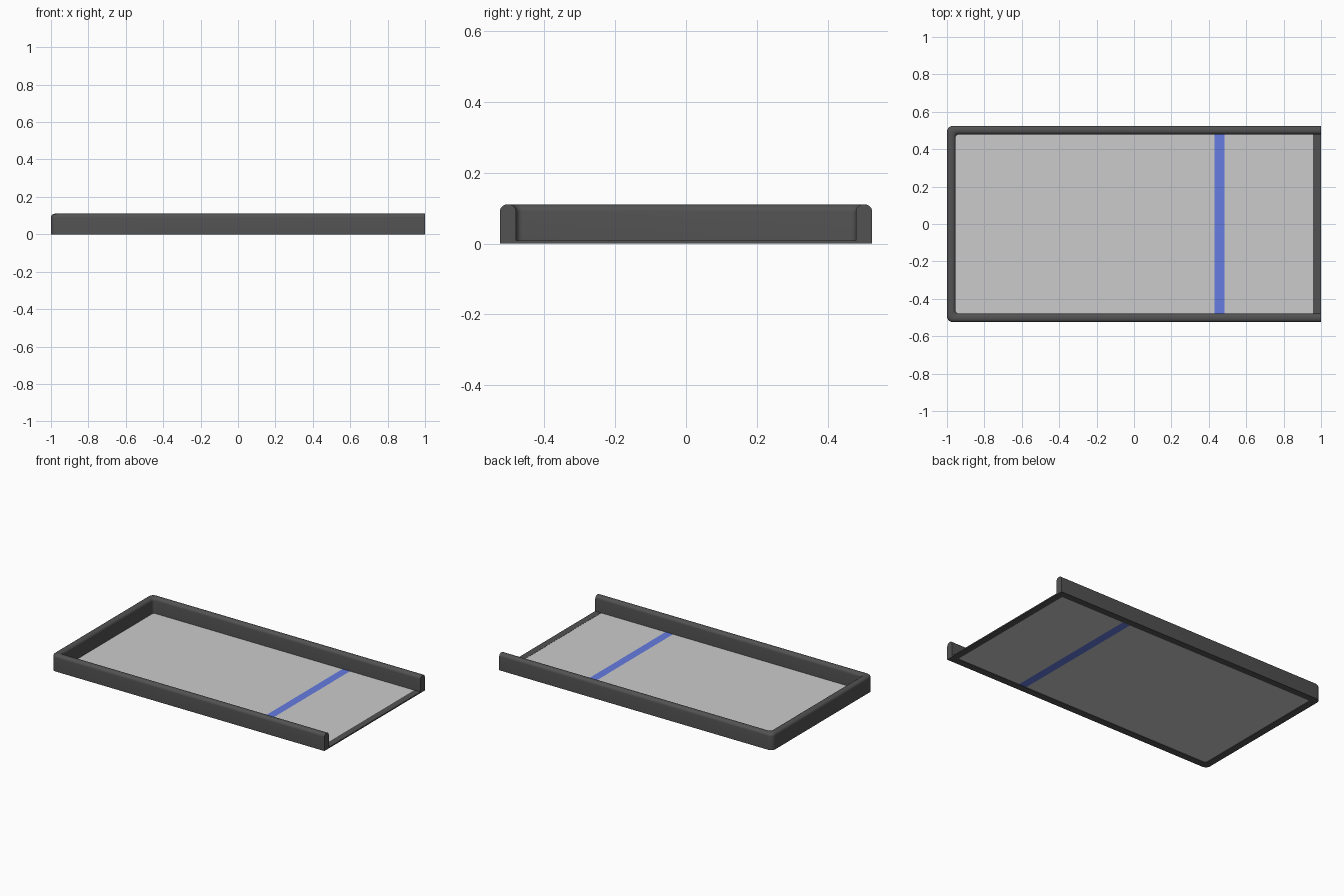
import bpy, bmesh, math

if "Cube" in bpy.data.objects:
    bpy.data.objects.remove(bpy.data.objects["Cube"])

HX, HY, H, T = 1.0, 0.525, 0.11, 0.046   # half length, half width, height, wall thickness


def material(name, color):
    m = bpy.data.materials.new(name)
    m.diffuse_color = color
    m.use_nodes = True
    m.node_tree.nodes["Principled BSDF"].inputs["Base Color"].default_value = m.diffuse_color
    return m


dark = material("dark_plastic", (0.085, 0.085, 0.085, 1))
pale = material("pale_glass", (0.62, 0.62, 0.62, 0.8))
blue = material("blue_tint", (0.13, 0.2, 0.75, 0.85))


def finish(bm, name, mat):
    bmesh.ops.recalc_face_normals(bm, faces=bm.faces)
    me = bpy.data.meshes.new(name)
    bm.to_mesh(me)
    bm.free()
    ob = bpy.data.objects.new(name, me)
    bpy.context.collection.objects.link(ob)
    me.materials.append(mat)
    bpy.ops.object.select_all(action='DESELECT')
    ob.select_set(True)
    bpy.context.view_layer.objects.active = ob
    bpy.ops.object.shade_smooth_by_angle(angle=math.radians(35))
    return ob


def u_path(inset, radius, steps=6):
    """Open U: along +y side, round the two left corners, back along -y side."""
    x, y = -HX + inset, HY - inset
    pts = [(HX, y)]
    for cy, a0 in ((y - radius, 90), (-y + radius, 180)):
        for i in range(steps + 1):
            a = math.radians(a0 + 90 * i / steps)
            pts.append((x + radius + radius * math.cos(a), cy + radius * math.sin(a)))
    return pts + [(HX, -y)]


def sweep_u(name, profile, mat):
    """Sweep a closed (inset, z) profile along the U path with capped ends."""
    bm = bmesh.new()
    rings = []
    for d, z in profile:
        r = 0.032 - 0.014 * d / T
        rings.append([bm.verts.new((x, y, z)) for x, y in u_path(d, r)])
    n = len(rings)
    for k in range(n):
        a, b = rings[k], rings[(k + 1) % n]
        for i in range(len(a) - 1):
            bm.faces.new((a[i], a[i + 1], b[i + 1], b[i]))
    bm.faces.new([r[0] for r in rings])
    bm.faces.new([r[-1] for r in reversed(rings)])
    return finish(bm, name, mat)


def box(name, x0, x1, y0, y1, z0, z1, mat):
    bm = bmesh.new()
    bmesh.ops.create_cube(bm, size=1)
    for v in bm.verts:
        v.co = ((x0 + x1) / 2 + v.co.x * (x1 - x0),
                (y0 + y1) / 2 + v.co.y * (y1 - y0),
                (z0 + z1) / 2 + v.co.z * (z1 - z0))
    return finish(bm, name, mat)


# Raised wall on three sides, rounded along its top edges
R = 0.02
arc = [math.radians(15 * i) for i in range(7)]
wall = [(0, 0.0), (0, 0.02)]
wall += [(R - R * math.cos(a), H - R + R * math.sin(a)) for a in arc]
wall += [(T - R + R * math.sin(a), H - R + R * math.cos(a)) for a in arc]
wall += [(T, 0.012), (T, 0.0)]
sweep_u("rim_wall", wall, dark)

# Low sill across the open end
box("open_end_sill", HX - 0.044, HX, -HY + T, HY - T, 0.0, 0.008, dark)

# Thin floor panel, split around the coloured band
W = HY - T + 0.003
box("floor_panel_left", -HX + T - 0.003, 0.43, -W, W, 0.003, 0.007, pale)
box("floor_band", 0.43, 0.485, -W, W, 0.003, 0.007, blue)
box("floor_panel_right", 0.485, HX - 0.042, -W, W, 0.003, 0.007, pale)
